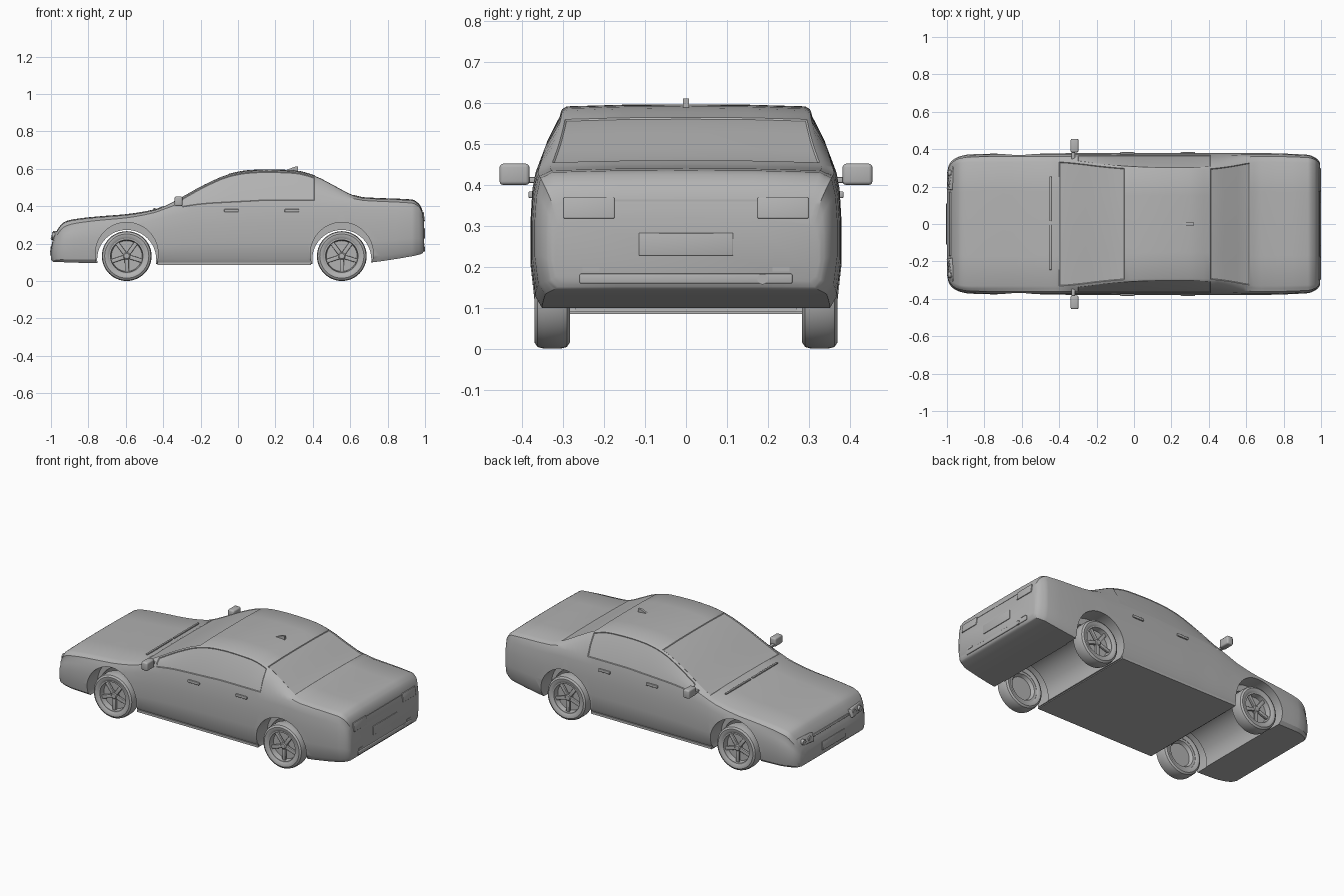
import bpy, bmesh, math
from mathutils import Matrix, Vector

if "Cube" in bpy.data.objects:
    bpy.data.objects.remove(bpy.data.objects["Cube"])

grey = bpy.data.materials.new("plain_grey")
grey.diffuse_color = (0.45, 0.45, 0.45, 1)
grey.use_nodes = True
grey.node_tree.nodes["Principled BSDF"].inputs["Base Color"].default_value = grey.diffuse_color


def finish(name, bm, angle=30):
    bmesh.ops.recalc_face_normals(bm, faces=bm.faces)
    me = bpy.data.meshes.new(name)
    bm.to_mesh(me)
    bm.free()
    me.materials.append(grey)
    ob = bpy.data.objects.new(name, me)
    bpy.context.collection.objects.link(ob)
    smooth(ob, angle)
    return ob


def smooth(ob, angle=30):
    bpy.ops.object.select_all(action='DESELECT')
    ob.select_set(True)
    bpy.context.view_layer.objects.active = ob
    bpy.ops.object.shade_smooth_by_angle(angle=math.radians(angle))


def box(name, center, size, bevel=0.0, rot_y=0.0, rot_z=0.0):
    bm = bmesh.new()
    bmesh.ops.create_cube(bm, size=1, matrix=Matrix.Diagonal((*size, 1)))
    if bevel:
        bmesh.ops.bevel(bm, geom=bm.edges[:], offset=bevel, segments=3,
                        profile=0.5, affect='EDGES')
    m = Matrix.Translation(center) @ Matrix.Rotation(rot_z, 4, 'Z') @ Matrix.Rotation(rot_y, 4, 'Y')
    bm.transform(m)
    return finish(name, bm)


def cylinder(name, center, radius, depth, axis, sides=32):
    bm = bmesh.new()
    rot = Matrix.Rotation(math.pi / 2, 4, 'X' if axis == 'Y' else 'Y')
    bmesh.ops.create_cone(bm, cap_ends=True, segments=sides, radius1=radius,
                          radius2=radius, depth=depth, matrix=Matrix.Translation(center) @ rot)
    return finish(name, bm)


# Body stations: x, half width, floor z, shoulder z, top half width, top z
stations = [
    (-1.0, .27, .115, .16, .25, .18), (-.99, .315, .103, .19, .29, .22),
    (-.965, .345, .10, .23, .325, .275), (-.93, .362, .10, .27, .34, .315),
    (-.88, .372, .098, .29, .345, .33), (-.75, .376, .095, .31, .345, .345),
    (-.6, .378, .092, .325, .345, .357), (-.45, .378, .092, .355, .345, .382),
    (-.4, .378, .09, .372, .345, .40), (-.3, .379, .09, .395, .337, .452),
    (-.18, .379, .09, .412, .322, .518), (-.05, .38, .09, .42, .31, .573),
    (.05, .38, .09, .425, .305, .592), (.15, .38, .09, .43, .303, .597),
    (.3, .38, .09, .43, .303, .592), (.41, .38, .09, .43, .308, .565),
    (.52, .38, .09, .43, .322, .51), (.62, .379, .09, .427, .34, .46),
    (.68, .379, .095, .42, .345, .447), (.93, .37, .132, .405, .34, .436),
    (.965, .357, .14, .39, .335, .415), (.985, .342, .147, .36, .32, .38),
    (.995, .325, .165, .30, .30, .32)]


def slope(i, k):
    # Monotone slope, so the curve through the stations never overshoots
    if i in (0, len(stations) - 1):
        i = min(max(i, 1), len(stations) - 1)
        a, b = stations[i - 1], stations[i]
        return (b[k] - a[k]) / (b[0] - a[0])
    a, b, c = stations[i - 1:i + 2]
    d, e = (b[k] - a[k]) / (b[0] - a[0]), (c[k] - b[k]) / (c[0] - b[0])
    return 2 * d * e / (d + e) if d * e > 0 else 0


def refined(steps=3):
    rows = []
    for i in range(len(stations) - 1):
        a, b = stations[i], stations[i + 1]
        h = b[0] - a[0]
        for s in range(steps):
            t = s / steps
            row = [a[0] + h * t]
            for k in range(1, 6):
                row.append((2*t**3 - 3*t*t + 1) * a[k] + (t**3 - 2*t*t + t) * h * slope(i, k)
                           + (3*t*t - 2*t**3) * b[k] + (t**3 - t*t) * h * slope(i + 1, k))
            rows.append(row)
    return rows + [list(stations[-1])]


def half_section(w, zb, zs, wt, zt):
    h = zs - zb
    ws, ze = .968 * w, zt - .012
    return [(0, zb), (.5 * w, zb), (.93 * w, zb), (.975 * w, zb + .09 * h),
            (w, zb + .35 * h), (w, zb + .65 * h), (.988 * w, zb + .88 * h), (ws, zs),
            ((ws + wt) / 2 + .006, (zs + ze) / 2 + .002), (wt, ze),
            (.96 * wt, zt - .005), (.5 * wt, zt - .001), (0, zt)]


# Body shell
bm = bmesh.new()
rings = []
for x, *p in refined():
    half = half_section(*p)
    pts = half + [(-y, z) for y, z in half[-2:0:-1]]
    rings.append([bm.verts.new((x, y, z)) for y, z in pts])
n = len(rings[0])
side, front_glass, rear_glass = {1: [], -1: []}, [], []
for a, b in zip(rings, rings[1:]):
    x = (a[0].co.x + b[0].co.x) / 2
    for j in range(n):
        k = (j + 1) % n
        f = bm.faces.new((a[j], a[k], b[k], b[j]))
        strip = min(j, n - 1 - j)
        if strip in (7, 8) and -.3 < x < .41:
            side[1 if j < 12 else -1].append(f)
        elif strip >= 10 and -.4 < x < -.05:
            front_glass.append(f)
        elif strip >= 10 and .41 < x < .62:
            rear_glass.append(f)
bm.faces.new(rings[0])
bm.faces.new(rings[-1])
bmesh.ops.recalc_face_normals(bm, faces=bm.faces)
# Window panes set slightly into the shell
for panes in (side[1], side[-1], front_glass, rear_glass):
    bmesh.ops.inset_region(bm, faces=panes, thickness=.004, depth=-.003,
                           use_even_offset=True, use_boundary=True)
body = finish("body", bm)

# Wheel wells: a channel under the car and a wider arch at each side
wheel_x = (-.595, .555)
for wx in wheel_x:
    cutters = [cylinder("well_cutter", (wx, 0, .115), .158, 1.0, 'Y', 48)]
    cutters += [cylinder("arch_cutter", (wx, s * .46, .145), .168, .38, 'Y', 64) for s in (1, -1)]
    for c in cutters:
        c.hide_render = True
        mod = body.modifiers.new("wheel_well", 'BOOLEAN')
        mod.operation, mod.solver, mod.object = 'DIFFERENCE', 'EXACT', c
        bpy.context.view_layer.objects.active = body
        bpy.ops.object.modifier_apply(modifier=mod.name)
        bpy.data.objects.remove(c)
smooth(body)
box("floor_pan", (-.02, 0, .092), (.82, .73, .014))


def lathe(name, profile, center, s, closed):
    bm = bmesh.new()
    verts = [bm.verts.new((r, y * s, 0)) for r, y in profile]
    edges = [bm.edges.new(p) for p in zip(verts, verts[1:])]
    if closed:
        edges.append(bm.edges.new((verts[-1], verts[0])))
    bmesh.ops.spin(bm, geom=verts + edges, cent=(0, 0, 0), axis=(0, 1, 0),
                   angle=math.tau, steps=48)
    bmesh.ops.remove_doubles(bm, verts=bm.verts, dist=1e-5)
    bm.transform(Matrix.Translation(center))
    return finish(name, bm)


tyre = [(.094, -.036), (.104, -.042), (.118, -.043), (.129, -.036), (.133, -.02),
        (.133, .02), (.129, .036), (.118, .043), (.104, .042), (.094, .036)]
rim = [(0, -.012), (.07, -.012), (.08, -.032), (.095, -.034), (.095, .036),
       (.087, .036), (.082, .004), (0, .004)]
hub = [(0, .03), (.014, .029), (.02, .024), (.022, .0)]
for wx in wheel_x:
    for s in (1, -1):
        c = Vector((wx, s * .327, .133))
        lathe("tyre", tyre, c, s, True)
        lathe("rim", rim, c, s, False)
        lathe("hub", hub, c, s, False)
        for i in range(5):
            a = i * math.tau / 5 + .3
            d = Vector((math.cos(a), 0, -math.sin(a)))
            box("spoke", c + d * .05 + Vector((0, s * .018, 0)), (.074, .014, .022), .003, a)

for s in (1, -1):
    # Door mirrors
    box("mirror", (-.318, s * .419, .426), (.042, .073, .052), .009)
    box("mirror_stem", (-.325, s * .372, .412), (.02, .05, .014), .003)
    # Door handles
    for hx in (-.035, .288):
        box("door_handle", (hx, s * .378, .376), (.078, .014, .016), .004)
    # Headlights with twin lamps
    box("headlight", (-.974, s * .245, .242), (.026, .125, .05), .005, .3, -s * .16)
    for ly in (.215, .272):
        cylinder("lamp", (-.977, s * ly, .242), .016, .036, 'X', 24)
    # Tail lights
    box("tail_light", (.987, s * .237, .343), (.018, .125, .052), .003, -.13)
    box("reflector", (.993, s * .232, .194), (.008, .042, .01))

# Nose and tail trim
box("front_plate", (-.998, 0, .16), (.012, .22, .05), .002, .1)
box("grille_bar", (-.978, 0, .242), (.022, .34, .012), .002, .3)
box("rear_plate", (.995, 0, .255), (.008, .23, .055), .002)
box("trunk_seam", (.988, 0, .362), (.006, .35, .004))
box("bumper_strip", (.992, 0, .171), (.014, .52, .024), .004)
cylinder("exhaust_tip", (.99, .187, .17), .013, .02, 'X', 24)

# Wipers
for wy in (-.125, .135):
    box("wiper", (-.447, wy, .387), (.012, .24, .008), .002)

# Roof fin
bm = bmesh.new()
fin = [bm.verts.new((x, y, z)) for y in (-.007, .007)
       for x, z in ((.25, .59), (.32, .585), (.32, .611), (.305, .611))]
bm.faces.new(fin[:4])
bm.faces.new(fin[4:])
for i in range(4):
    j = (i + 1) % 4
    bm.faces.new((fin[i], fin[j], fin[4 + j], fin[4 + i]))
finish("roof_fin", bm)
